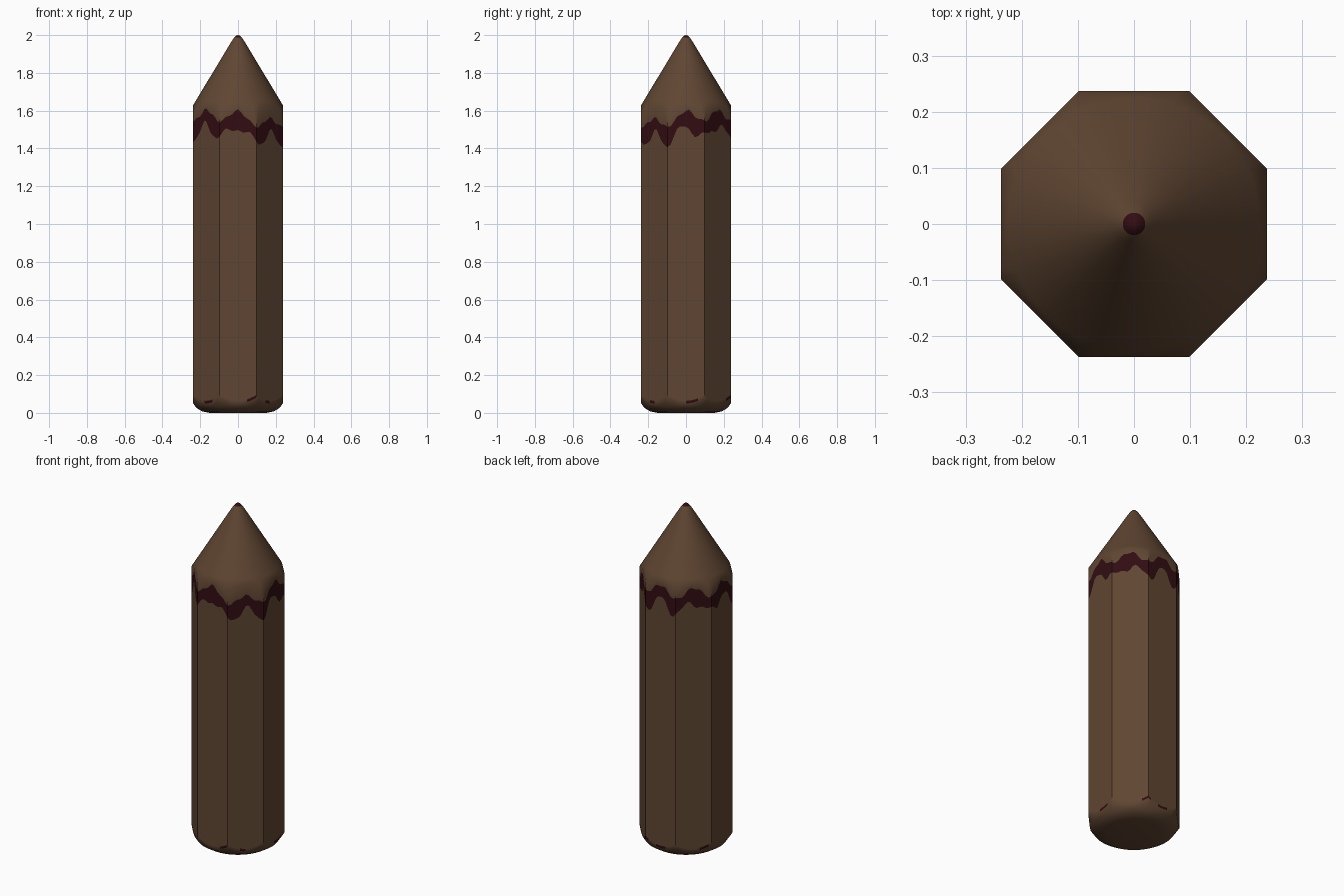
import bpy, bmesh
from math import sin, cos, pi, radians

cube = bpy.data.objects.get("Cube")
if cube:
    bpy.data.objects.remove(cube, do_unlink=True)

COLUMNS = 96
FLAT = 0.237          # centre to flat side
SLOPE = 1.66          # steepness of the sharpened point
BROWN, RED = 0, 1


def material(name, colour):
    m = bpy.data.materials.new(name)
    m.use_nodes = True
    m.diffuse_color = colour
    m.node_tree.nodes["Principled BSDF"].inputs["Base Color"].default_value = colour
    return m


def octagon(a):
    return FLAT / cos((a + pi / 8) % (pi / 4) - pi / 8)


# Scalloped seams where the round ends cut the eight flats
def top_seam(a):
    return 1.63 - (octagon(a) - FLAT) * SLOPE


def bottom_seam(a):
    return 0.05 + (octagon(a) - FLAT) * 1.6


# Uneven edges of the painted band
def band_top(a):
    dip = 0.045 * max(0, cos(a + pi / 4)) ** 6
    z = 1.575 + 0.03 * cos(8 * a) - dip + 0.008 * sin(23 * a)
    return min(z, top_seam(a) - 0.004)


def band_bottom(a):
    return band_top(a) - 0.085 - 0.025 * sin(11 * a)


def circle(r, z):
    return lambda a: (r, z)


def side(height):
    return lambda a: (octagon(a), height(a))


# Rings from the base to the tip
rings = [circle(0.15, 0.0), circle(0.19, 0.008), circle(0.222, 0.028),
         side(bottom_seam), side(lambda a: bottom_seam(a) + 0.014),
         side(band_bottom), side(band_top), side(top_seam)]
rings += [circle(r, 1.63 + (FLAT - r) * SLOPE) for r in (0.225, 0.16, 0.09, 0.035)]
rings += [circle(0.02, 1.987), circle(0.01, 1.997)]
RIM, BAND, TIP = 3, 5, 12

bm = bmesh.new()
loops = []
for ring in rings:
    loop = []
    for i in range(COLUMNS):
        a = 2 * pi * i / COLUMNS
        r, z = ring(a)
        loop.append(bm.verts.new((r * cos(a), r * sin(a), z)))
    loops.append(loop)

for k in range(len(loops) - 1):
    low, high = loops[k], loops[k + 1]
    for i in range(COLUMNS):
        j = (i + 1) % COLUMNS
        face = bm.faces.new((low[i], low[j], high[j], high[i]))
        a = 2 * pi * i / COLUMNS
        # Band, tip and a few flecks along the bottom rim are red
        fleck = k == RIM and sin(5 * a + 1) + sin(13 * a) > 0.8
        face.material_index = RED if k in (BAND, TIP) or fleck else BROWN

# Base and tip caps
bm.faces.new(loops[0][::-1])
tip = bm.verts.new((0, 0, 2.0))
for i in range(COLUMNS):
    face = bm.faces.new((loops[-1][i], loops[-1][(i + 1) % COLUMNS], tip))
    face.material_index = RED

mesh = bpy.data.meshes.new("sharpened_post")
bm.to_mesh(mesh)
bm.free()
mesh.materials.append(material("wood brown", (0.115, 0.06, 0.032, 1)))
mesh.materials.append(material("dark red", (0.032, 0.004, 0.006, 1)))

post = bpy.data.objects.new("sharpened_post", mesh)
bpy.context.collection.objects.link(post)
bpy.context.view_layer.objects.active = post
post.select_set(True)
bpy.ops.object.shade_smooth_by_angle(angle=radians(40))
